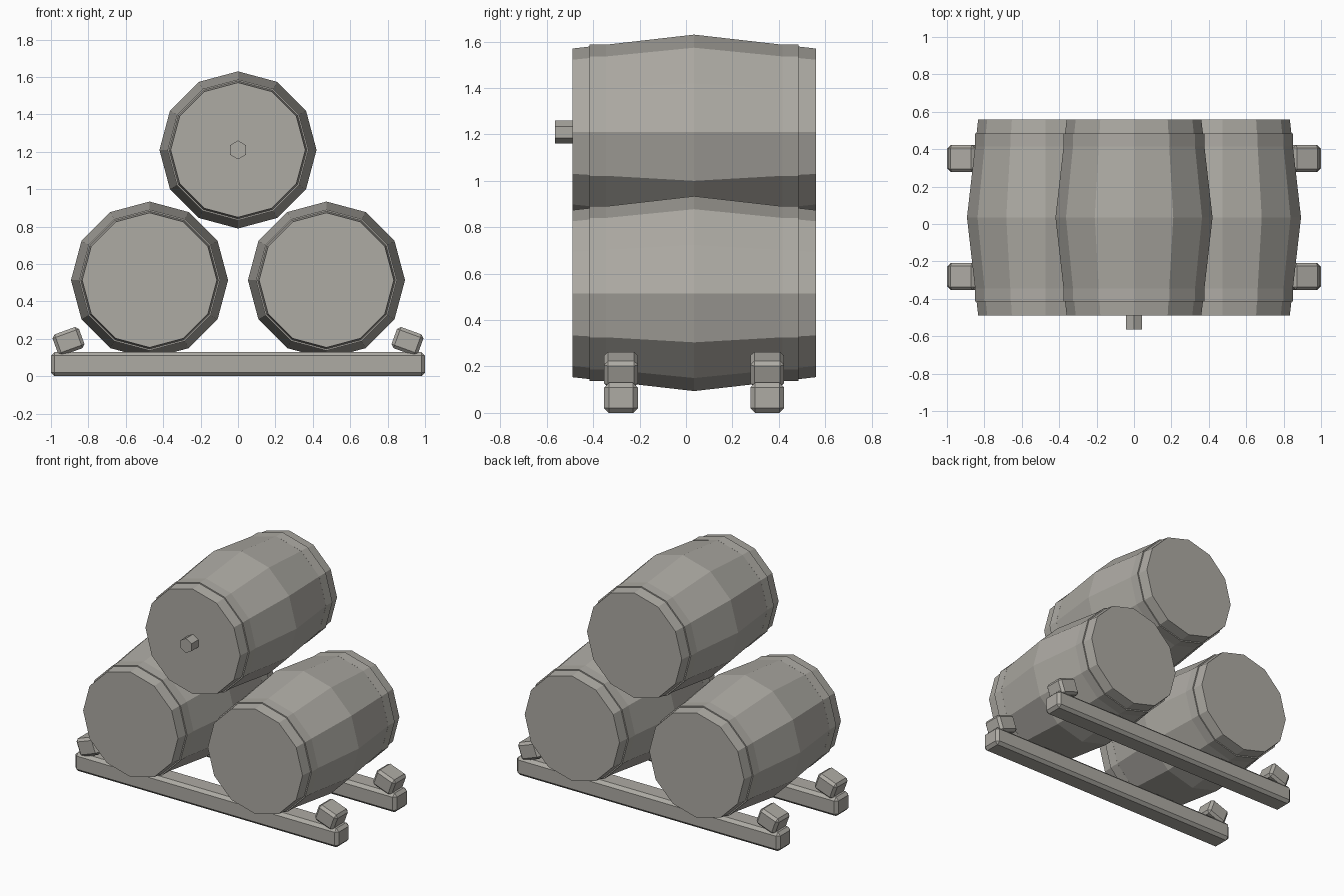
import bpy, bmesh, math
from mathutils import Matrix

if "Cube" in bpy.data.objects:
    bpy.data.objects.remove(bpy.data.objects["Cube"])

grey = bpy.data.materials.new("warm_grey")
grey.diffuse_color = (0.42, 0.405, 0.37, 1)
grey.use_nodes = True
grey.node_tree.nodes["Principled BSDF"].inputs["Base Color"].default_value = grey.diffuse_color


def add_object(name, bm):
    bmesh.ops.recalc_face_normals(bm, faces=bm.faces)
    mesh = bpy.data.meshes.new(name)
    bm.to_mesh(mesh)
    bm.free()
    mesh.materials.append(grey)
    obj = bpy.data.objects.new(name, mesh)
    bpy.context.collection.objects.link(obj)
    return obj


def lathe(name, profile, x, z, sides=12):
    """Closed solid around a y axis; profile is (y, radius) pairs."""
    bm = bmesh.new()
    rings = []
    for y, r in profile:
        rings.append([bm.verts.new((x + r * math.sin(2 * math.pi * i / sides), y,
                                    z + r * math.cos(2 * math.pi * i / sides)))
                      for i in range(sides)])
    for a, b in zip(rings, rings[1:]):
        for i in range(sides):
            j = (i + 1) % sides
            bm.faces.new((a[i], a[j], b[j], b[i]))
    bm.faces.new(rings[0])
    bm.faces.new(rings[-1])
    return add_object(name, bm)


def beam(name, size, center, tilt=0.0, bevel=0.02):
    """Chamfered box, tilted about y."""
    bm = bmesh.new()
    bmesh.ops.create_cube(bm, size=1, matrix=Matrix.Diagonal((*size, 1)))
    bmesh.ops.bevel(bm, geom=bm.edges[:], offset=bevel, segments=1, affect='EDGES')
    bm.transform(Matrix.Translation(center) @ Matrix.Rotation(tilt, 4, 'Y'))
    return add_object(name, bm)


# Three stacked barrels, each with two hoops
for label, x, z in (("left", -0.473, 0.514), ("right", 0.473, 0.514), ("top", 0, 1.21)):
    lathe(f"{label}_barrel", [(-0.49, 0.36), (0.035, 0.42), (0.56, 0.36)], x, z)
    lathe(f"{label}_front_hoop", [(-0.415, 0.377), (-0.345, 0.377)], x, z)
    lathe(f"{label}_back_hoop", [(0.415, 0.377), (0.485, 0.377)], x, z)

# Tap plug on the top barrel
lathe("tap_plug", [(-0.565, 0.05), (-0.47, 0.05)], 0, 1.21, sides=6)

# Two rails with tilted chocks at each end
for label, y in (("front", -0.28), ("back", 0.35)):
    beam(f"{label}_rail", (2.0, 0.145, 0.13), (0, y, 0.065))
    for side, s in (("left", -1), ("right", 1)):
        beam(f"{label}_{side}_chock", (0.15, 0.145, 0.12), (s * 0.906, y, 0.187),
             tilt=s * math.radians(20), bevel=0.017)
